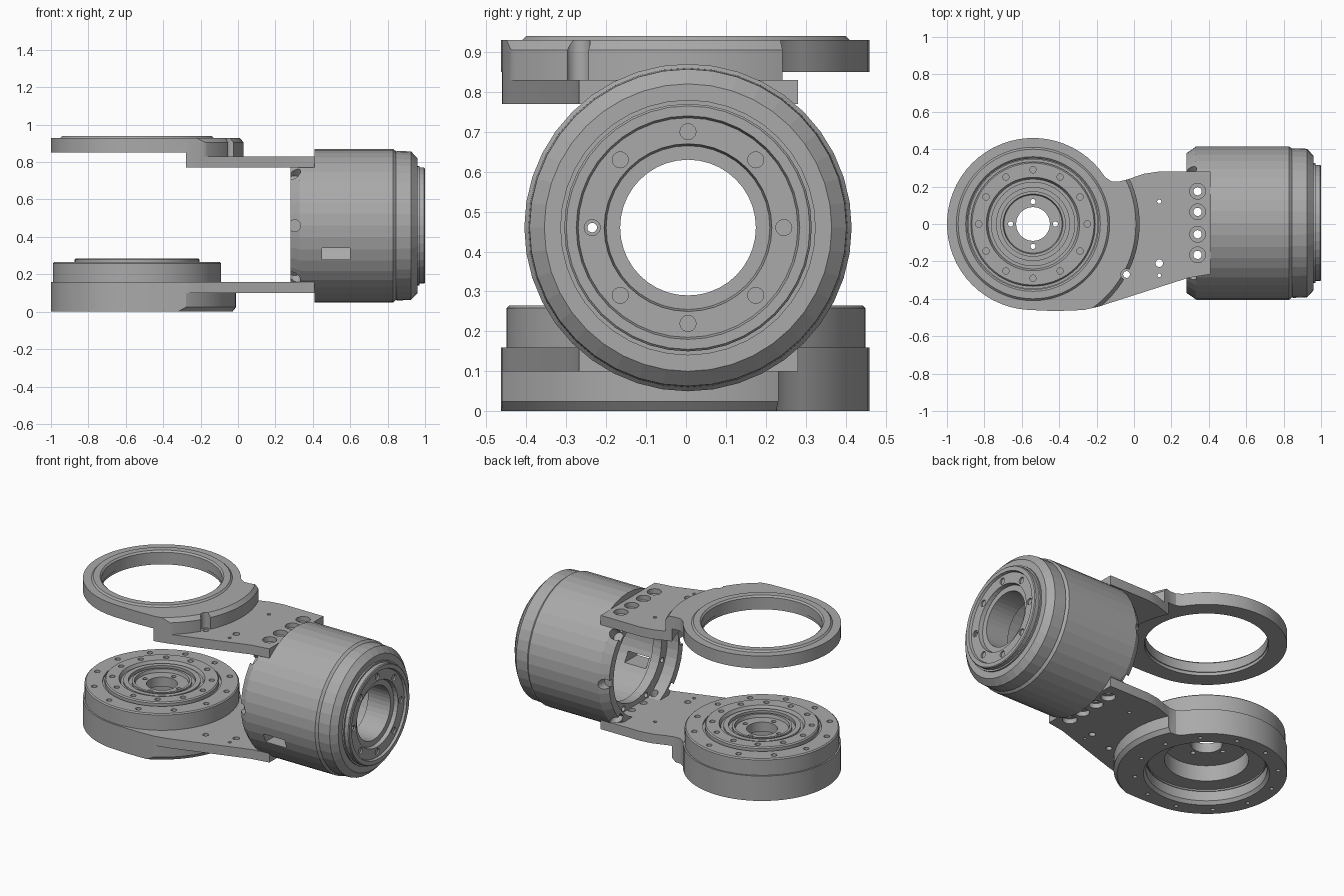
import bpy, bmesh
from math import sin, cos, pi, radians
from mathutils import Matrix, Vector

cube = bpy.data.objects.get("Cube")
if cube:
    bpy.data.objects.remove(cube)

GREY = (0.40, 0.40, 0.40, 1)
metal = bpy.data.materials.new("brushed grey")
metal.use_nodes = True
metal.diffuse_color = GREY
metal.node_tree.nodes["Principled BSDF"].inputs["Base Color"].default_value = GREY

HUB = Vector((-0.54, 0, 0))        # axis of the rotary joint
MOTOR = Vector((0, 0.005, 0.46))   # axis of the motor, along x
RING_R = 0.46


def finish(bm, name):
    bmesh.ops.recalc_face_normals(bm, faces=bm.faces)
    mesh = bpy.data.meshes.new(name)
    bm.to_mesh(mesh)
    bm.free()
    mesh.materials.append(metal)
    ob = bpy.data.objects.new(name, mesh)
    bpy.context.collection.objects.link(ob)
    return ob


def lathe(name, profile, origin, along_x=False, steps=64):
    """Revolve a closed (radius, height) profile round z or x."""
    bm = bmesh.new()
    vs = [bm.verts.new((r, 0, h)) for r, h in profile]
    es = [bm.edges.new((vs[i - 1], vs[i])) for i in range(len(vs))]
    bmesh.ops.spin(bm, geom=vs + es, cent=(0, 0, 0), axis=(0, 0, 1),
                   angle=2 * pi, steps=steps, use_merge=True)
    bmesh.ops.remove_doubles(bm, verts=bm.verts, dist=1e-5)
    if along_x:
        bm.transform(Matrix.Rotation(pi / 2, 4, 'Y'))
    bm.transform(Matrix.Translation(origin))
    return finish(bm, name)


def prism(name, outline, z0, z1):
    bm = bmesh.new()
    face = bm.faces.new([bm.verts.new((x, y, z0)) for x, y in outline])
    top = bmesh.ops.extrude_face_region(bm, geom=[face])["geom"]
    bmesh.ops.translate(bm, vec=(0, 0, z1 - z0),
                        verts=[v for v in top if isinstance(v, bmesh.types.BMVert)])
    return finish(bm, name)


def rods(specs, sides=20):
    """One cutter made of cylinders: (start, end, radius)."""
    bm = bmesh.new()
    for a, b, r in specs:
        a, b = Vector(a), Vector(b)
        turn = (b - a).to_track_quat('Z', 'Y').to_matrix().to_4x4()
        bmesh.ops.create_cone(bm, cap_ends=True, segments=sides, radius1=r, radius2=r,
                              depth=(b - a).length,
                              matrix=Matrix.Translation((a + b) / 2) @ turn)
    return finish(bm, "cutter")


def box(lo, hi):
    lo, hi = Vector(lo), Vector(hi)
    bm = bmesh.new()
    bmesh.ops.create_cube(bm, size=1, matrix=Matrix.Translation((lo + hi) / 2)
                          @ Matrix.Diagonal((*(hi - lo), 1)))
    return finish(bm, "cutter")


def disc(r, z0, z1, steps=96):
    return rods([(HUB + Vector((0, 0, z0)), HUB + Vector((0, 0, z1)), r)], steps)


def boolean(ob, cutter, operation='DIFFERENCE'):
    mod = ob.modifiers.new("cut", 'BOOLEAN')
    mod.object, mod.operation, mod.solver = cutter, operation, 'EXACT'
    deps = bpy.context.evaluated_depsgraph_get()
    mesh = bpy.data.meshes.new_from_object(ob.evaluated_get(deps))
    ob.modifiers.clear()
    ob.data = mesh
    bpy.data.objects.remove(cutter)


def smooth(ob, degrees=25):
    bpy.ops.object.select_all(action='DESELECT')
    ob.select_set(True)
    bpy.context.view_layer.objects.active = ob
    bpy.ops.object.shade_smooth_by_angle(angle=radians(degrees))


def hub_circle(n, r, z0, z1, size, start=0):
    out = []
    for i in range(n):
        a = start + 2 * pi * i / n
        p = HUB + Vector((r * cos(a), r * sin(a), 0))
        out.append((p + Vector((0, 0, z0)), p + Vector((0, 0, z1)), size))
    return out


def motor_point(x, r, a):
    return MOTOR + Vector((x, r * cos(a), r * sin(a)))


# Bracket outline: round joint end, filleted neck, square motor end
arc = [(HUB.x + RING_R * cos(radians(a)), RING_R * sin(radians(a)))
       for a in range(33, 268, 6)]
outline = arc + [(-0.46, -0.464), (-0.38, -0.464), (-0.27, -0.46), (-0.19, -0.442),
                 (0.29, -0.288), (0.41, -0.268), (0.41, 0.28), (0.13, 0.28),
                 (0.05, 0.268), (-0.03, 0.24), (-0.08, 0.227), (-0.12, 0.228)]
bolt_ys = [MOTOR.y + y for y in (-0.17, -0.06, 0.06, 0.17)]
small_holes = [(0.135, 0.12, 0.011), (0.135, -0.21, 0.02), (0.135, -0.275, 0.01),
               (-0.04, -0.27, 0.018)]


# Flat plates with counterbored motor bolts
def plate(name, z0, z1, bore0, bore1):
    ob = prism(name, outline, z0, z1)
    boolean(ob, disc(0.53, z0 - 0.1, z1 + 0.1))
    holes = [(x, y, r) for x, y, r in small_holes] + [(0.34, y, 0.022) for y in bolt_ys]
    boolean(ob, rods([((x, y, z0 - 0.1), (x, y, z1 + 0.1), r) for x, y, r in holes]))
    boolean(ob, rods([((0.34, y, bore0), (0.34, y, bore1), 0.042) for y in bolt_ys], 28))
    smooth(ob)


plate("upper_plate", 0.77, 0.83, 0.80, 0.90)
plate("lower_plate", 0.10, 0.16, 0.05, 0.13)

# Upper ring with chamfered arc edge and screw notch
upper = prism("upper_ring", outline, 0.83, 0.93)
boolean(upper, lathe("cutter", [(0, 0.7), (0.57, 0.7), (0.57, 0.905), (0.55, 0.93),
                                (0.53, 0.95), (0, 0.95)], HUB, steps=96), 'INTERSECT')
boolean(upper, disc(0.53, 0.7, 0.85))
boolean(upper, disc(0.355, 0.7, 1.0))
boolean(upper, rods([((-0.04, -0.27, 0.8), (-0.04, -0.27, 1), 0.03)]))
smooth(upper)
smooth(lathe("upper_ring_lip", [(0.35, 0.87), (0.36, 0.87), (0.36, 0.925), (0.41, 0.925),
                                (0.41, 0.93), (0.40, 0.94), (0.36, 0.94), (0.35, 0.93)],
             HUB))

# Lower ring
lower = prism("lower_ring", outline, 0, 0.16)
boolean(lower, lathe("cutter", [(0, -0.1), (0.51, -0.1), (0.51, 0), (0.53, 0.025),
                                (0.53, 0.3), (0, 0.3)], HUB, steps=96), 'INTERSECT')
boolean(lower, lathe("cutter", [(0, -0.1), (0.36, -0.1), (0.36, 0), (0.345, 0.02),
                                (0.345, 0.3), (0, 0.3)], HUB))
boolean(lower, rods(hub_circle(12, 0.41, -0.1, 0.04, 0.012, pi / 12)))
smooth(lower)

# Joint actuator with concentric steps and bolt circles
joint = lathe("joint_actuator", [
    (0.34, 0.08), (0.45, 0.08), (0.45, 0.258), (0.443, 0.265), (0.345, 0.265),
    (0.345, 0.255), (0.333, 0.255), (0.333, 0.278), (0.326, 0.285), (0.25, 0.285),
    (0.24, 0.265), (0.225, 0.265), (0.225, 0.275), (0.195, 0.275), (0.195, 0.255),
    (0.175, 0.255), (0.175, 0.27), (0.16, 0.27), (0.155, 0.25), (0.09, 0.25),
    (0.09, 0.19), (0.24, 0.19), (0.24, 0.09), (0.34, 0.09)], HUB)
boolean(joint, rods(hub_circle(12, 0.29, 0.26, 0.4, 0.017)
                    + hub_circle(12, 0.40, 0.24, 0.4, 0.017, pi / 12)
                    + hub_circle(4, 0.12, 0.1, 0.4, 0.014), 14))
smooth(joint)

# Hollow motor housing
motor = lathe("motor_housing", [
    (0.33, 0.28), (0.375, 0.28), (0.41, 0.33), (0.41, 0.83), (0.397, 0.845),
    (0.40, 0.85), (0.397, 0.925), (0.36, 0.96), (0.32, 0.96), (0.32, 0.97),
    (0.31, 0.97), (0.31, 0.995), (0.305, 1.0), (0.28, 1.0), (0.275, 0.985),
    (0.21, 0.985), (0.205, 0.96), (0.17, 0.96), (0.17, 0.80), (0.30, 0.80),
    (0.30, 0.42), (0.27, 0.42), (0.27, 0.36), (0.33, 0.36)],
    MOTOR, along_x=True, steps=40)

# Seats for the plates, vertical bolts and side window
boolean(motor, box((0.2, -0.6, 0.77), (0.41, 0.6, 1.1)))
boolean(motor, box((0.2, -0.6, -0.1), (0.41, 0.6, 0.16)))
boolean(motor, rods([((0.34, y, 0), (0.34, y, 1), 0.022) for y in bolt_ys]))
boolean(motor, box((0.45, -0.6, 0.28), (0.60, -0.2, 0.34)))

# Radial rim holes, rear seat bolts, front bolts and one open front hole
angles = [i * pi / 4 for i in range(8)]
boolean(motor, rods([(motor_point(0.303, 0.345, a), motor_point(0.303, 0.5, a), 0.032)
                     for a in angles if abs(cos(a)) > 0.1]))
boolean(motor, rods([(motor_point(0.34, 0.30, a + pi / 8),
                      motor_point(0.39, 0.30, a + pi / 8), 0.016) for a in angles]))
boolean(motor, rods([(motor_point(0.975, 0.24, a), motor_point(1.1, 0.24, a), 0.02)
                     for a in angles]))
boolean(motor, rods([(motor_point(0.7, 0.24, pi), motor_point(1.1, 0.24, pi), 0.012)]))
smooth(motor, 5)
